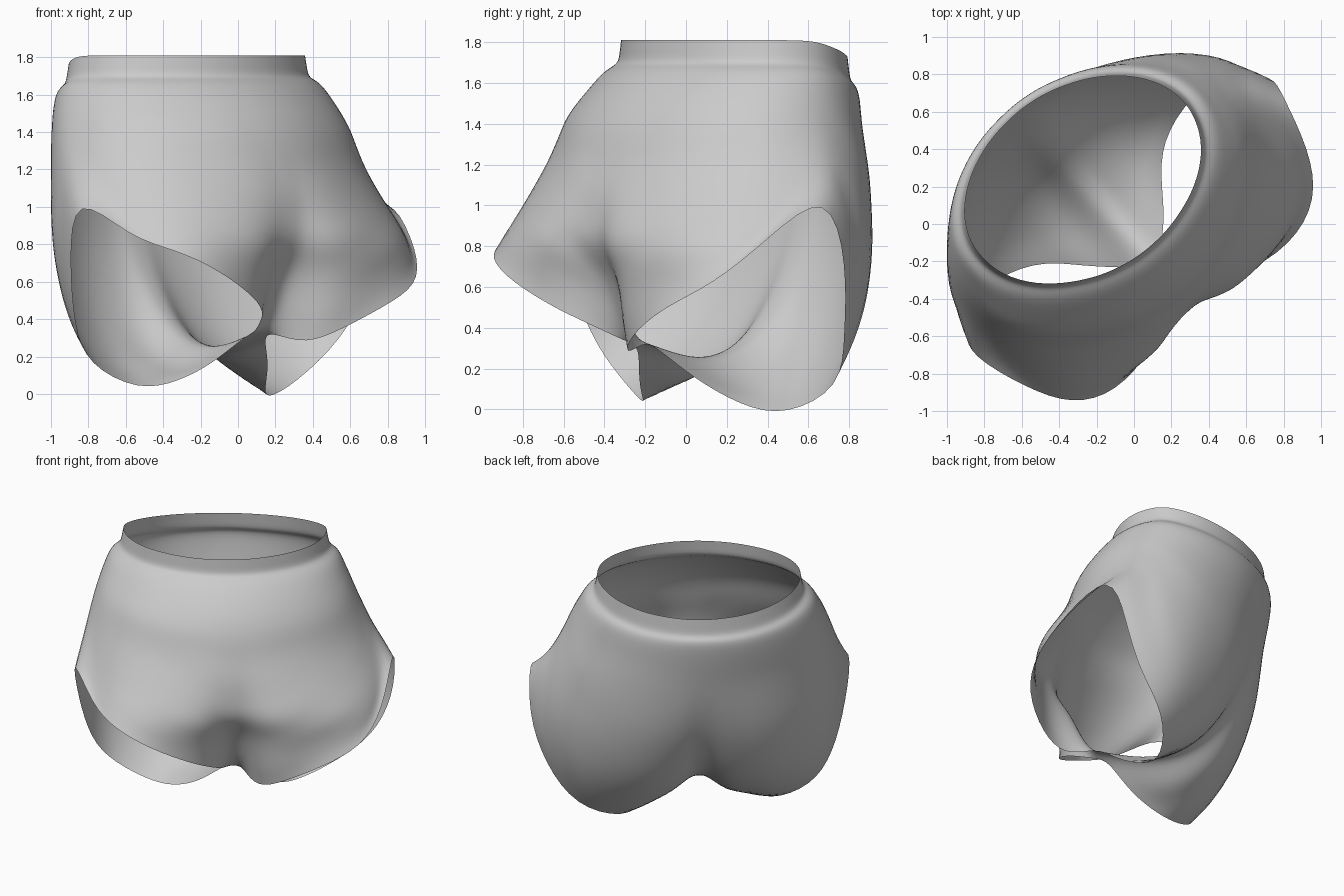
import bpy, bmesh
from math import sin, cos, radians, exp, hypot

cube = bpy.data.objects.get("Cube")
if cube:
    bpy.data.objects.remove(cube, do_unlink=True)

# Body cross-sections: height, half width, half depth, forward offset
SECTIONS = [(1.81, .69, .50, -.355), (1.7, .71, .51, -.355), (1.65, .78, .57, -.335),
            (1.45, .87, .65, -.235), (1.2, .95, .67, -.19), (.8, 1.03, .81, -.05),
            (.4, .98, .76, -.06), (0, .8, .62, -.1)]

# Leg opening, centre front round to centre back: angle, side, forward, height
RIM = [(0, 0, .28, .34), (4, .06, .28, .33), (11, .14, .46, .34), (22, .3, .58, .43),
       (40, .6, .63, .58), (58, .82, .53, .69), (75, .95, .3, .83), (92, 1.07, -.03, 1.1),
       (105, 1.01, -.13, .7), (118, .92, -.2, .36), (133, .77, -.31, .13),
       (148, .48, -.23, -.01), (160, .33, -.08, .04), (171, .2, .09, .16),
       (176, .06, .2, .31), (180, 0, .2, .33)]
ROWS = 10
HIP = 1.65


def clamp(v):
    return min(1, max(0, v))


def section_point(angle, z):
    """Point on the hip surface, with the creases between the legs."""
    a, b, c = SECTIONS[-1][1:]
    for hi, lo in zip(SECTIONS, SECTIONS[1:]):
        if hi[0] >= z >= lo[0]:
            t = (hi[0] - z) / (hi[0] - lo[0])
            a, b, c = [p + (q - p) * t for p, q in zip(hi[1:], lo[1:])]
            break
    low = clamp((1.15 - z) / .5)
    s, f = a * sin(angle), c + b * cos(angle)
    crease = low * exp(-(s / .26) ** 2)
    if cos(angle) > 0:
        f -= .1 * low * b * cos(angle) + .17 * crease
    else:
        f += .06 * crease
    return s, f


def place(s, f, z):
    """Turn the garment into its pose: waist twisted and low at the back, one leg wider."""
    if s > 0:
        s += .13 * s ** 3 * clamp((1.25 - z) / .6)
    high = clamp((z - 1.2) / .4)
    z -= .12 * high * clamp((-.36 - f) / .5)
    twist = radians(-7) * high
    s, f = (s * cos(twist) + (f + .37) * sin(twist),
            (f + .37) * cos(twist) - s * sin(twist) - .37)
    s -= .055
    turn = radians(40)
    return (s * cos(turn) + f * sin(turn), s * sin(turn) - f * cos(turn), z)


def column(side, deg, rs, rf, rz):
    """One strip of points from the waistband down to the leg opening."""
    angle = radians(deg)
    if 5 < deg < 65:
        rz -= side * .08
    elif 125 < deg < 165:
        rz -= side * .025
        rf -= side * .04
    points = []
    for z in (1.81, 1.755, 1.7, 1.68):
        s, f = section_point(angle, z)
        points.append((s, f, z))
    es, ef = section_point(angle, rz)
    ds, df = rs - es, rf - ef
    tuck = 1 + .7 * hypot(ds, df)
    seam_dip = 1.5 * max(0, -cos(angle)) ** 20
    for i in range(ROWS + 1):
        t = i / ROWS
        z = HIP + (rz - HIP) * (1 - (1 - t) ** tuck)
        s, f = section_point(angle, z)
        z -= seam_dip * t ** 3 * (1 - t)
        points.append((s + ds * t ** 3, f + df * t ** 3, z))
    return [place(side * s, f, z) for s, f, z in points]


# Cloth shell, both halves
bm = bmesh.new()
for side in (1, -1):
    grid = [[bm.verts.new(p) for p in column(side, *r)] for r in RIM]
    for left, right in zip(grid, grid[1:]):
        for i in range(len(left) - 1):
            bm.faces.new((left[i], right[i], right[i + 1], left[i + 1]))
    # Narrow strip joining front and back between the legs
    bm.faces.new([grid[k][-1] for k in (0, 1, -2, -1)])
bmesh.ops.remove_doubles(bm, verts=bm.verts, dist=.002)
bmesh.ops.recalc_face_normals(bm, faces=bm.faces)
for face in bm.faces:
    face.smooth = True
mesh = bpy.data.meshes.new("shorts")
bm.to_mesh(mesh)
bm.free()
shorts = bpy.data.objects.new("shorts", mesh)
bpy.context.collection.objects.link(shorts)

# Soft rounded cloth
shorts.modifiers.new("smooth_cloth", "SUBSURF").levels = 2
shorts.modifiers["smooth_cloth"].render_levels = 2

# Plain grey cloth
grey = bpy.data.materials.new("light_grey_cloth")
grey.use_nodes = True
colour = (.6, .6, .6, 1)
grey.diffuse_color = colour
grey.node_tree.nodes["Principled BSDF"].inputs["Base Color"].default_value = colour
mesh.materials.append(grey)
